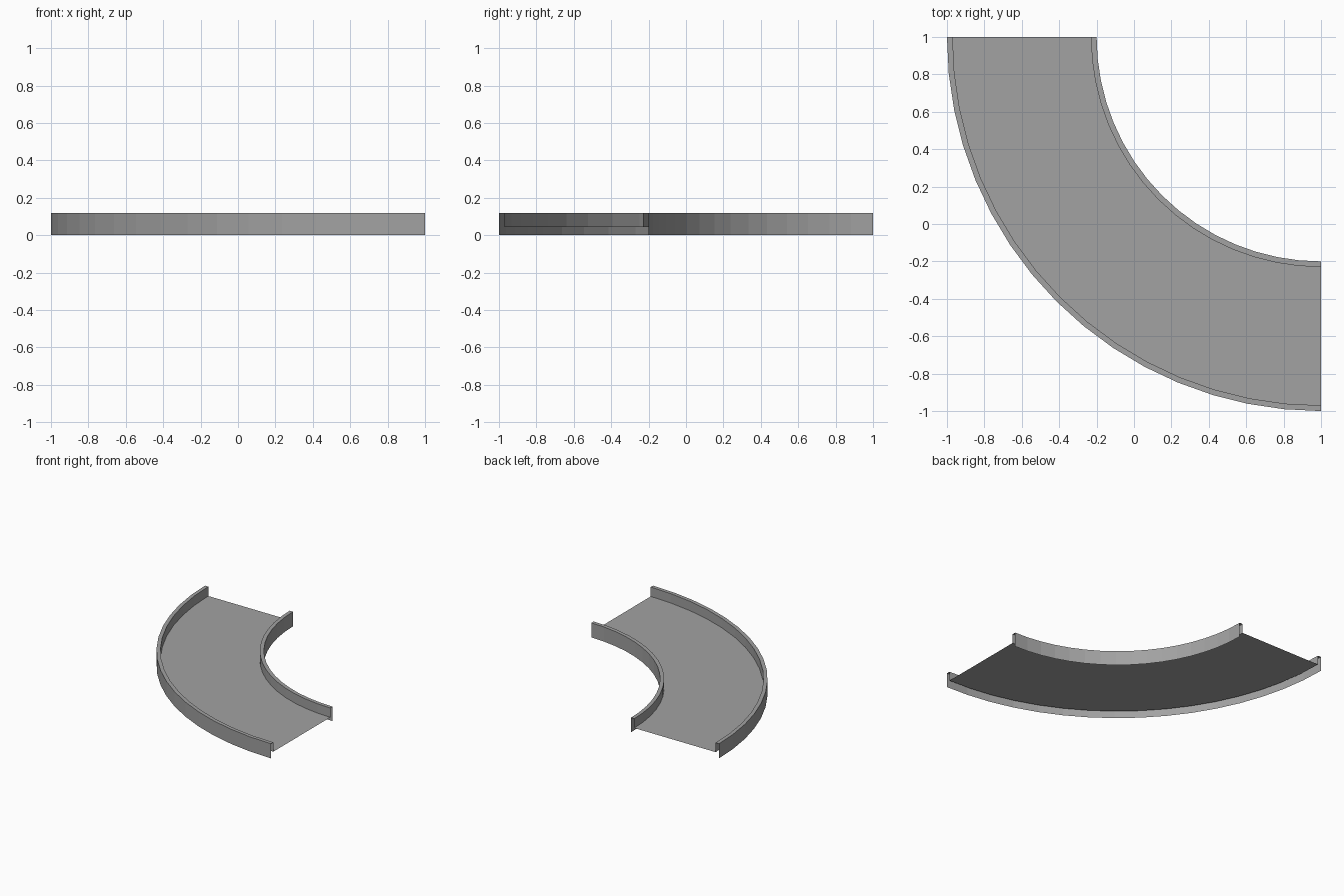
import bpy
import bmesh
from math import cos, sin, pi

cube = bpy.data.objects.get("Cube")
if cube:
    bpy.data.objects.remove(cube, do_unlink=True)

# Dimensions of the quarter bend, swept around the corner at (1, 1)
CENTRE = 1.0
OUTER, INNER = 2.0, 1.2
THICK = 0.03
HEIGHT, FLOOR = 0.12, 0.043
SEGMENTS = 16

# Single grey material
grey = bpy.data.materials.new("plain grey")
grey.use_nodes = True
colour = (0.36, 0.36, 0.36, 1.0)
grey.diffuse_color = colour
grey.node_tree.nodes["Principled BSDF"].inputs["Base Color"].default_value = colour


def sweep(name, profile):
    """Sweep an open (radius, height) profile through a quarter turn."""
    bm = bmesh.new()
    rings = []
    for step in range(SEGMENTS + 1):
        a = pi + pi / 2 * step / SEGMENTS
        rings.append([bm.verts.new((CENTRE + r * cos(a), CENTRE + r * sin(a), z))
                      for r, z in profile])
    for here, ahead in zip(rings, rings[1:]):
        for i in range(len(profile) - 1):
            bm.faces.new((here[i], ahead[i], ahead[i + 1], here[i + 1]))
    mesh = bpy.data.meshes.new(name)
    bm.to_mesh(mesh)
    bm.free()
    mesh.materials.append(grey)
    obj = bpy.data.objects.new(name, mesh)
    bpy.context.collection.objects.link(obj)
    return obj


# Outer side wall: skirt to the ground, rim, and inside face down to the floor
sweep("outer_wall", [(OUTER, 0), (OUTER, HEIGHT),
                     (OUTER - THICK, HEIGHT), (OUTER - THICK, FLOOR)])

# Thin raised floor between the walls
sweep("curved_floor", [(OUTER - THICK, FLOOR), (INNER + THICK, FLOOR)])

# Inner side wall, folded the same way
sweep("inner_wall", [(INNER + THICK, FLOOR), (INNER + THICK, HEIGHT),
                     (INNER, HEIGHT), (INNER, 0)])
